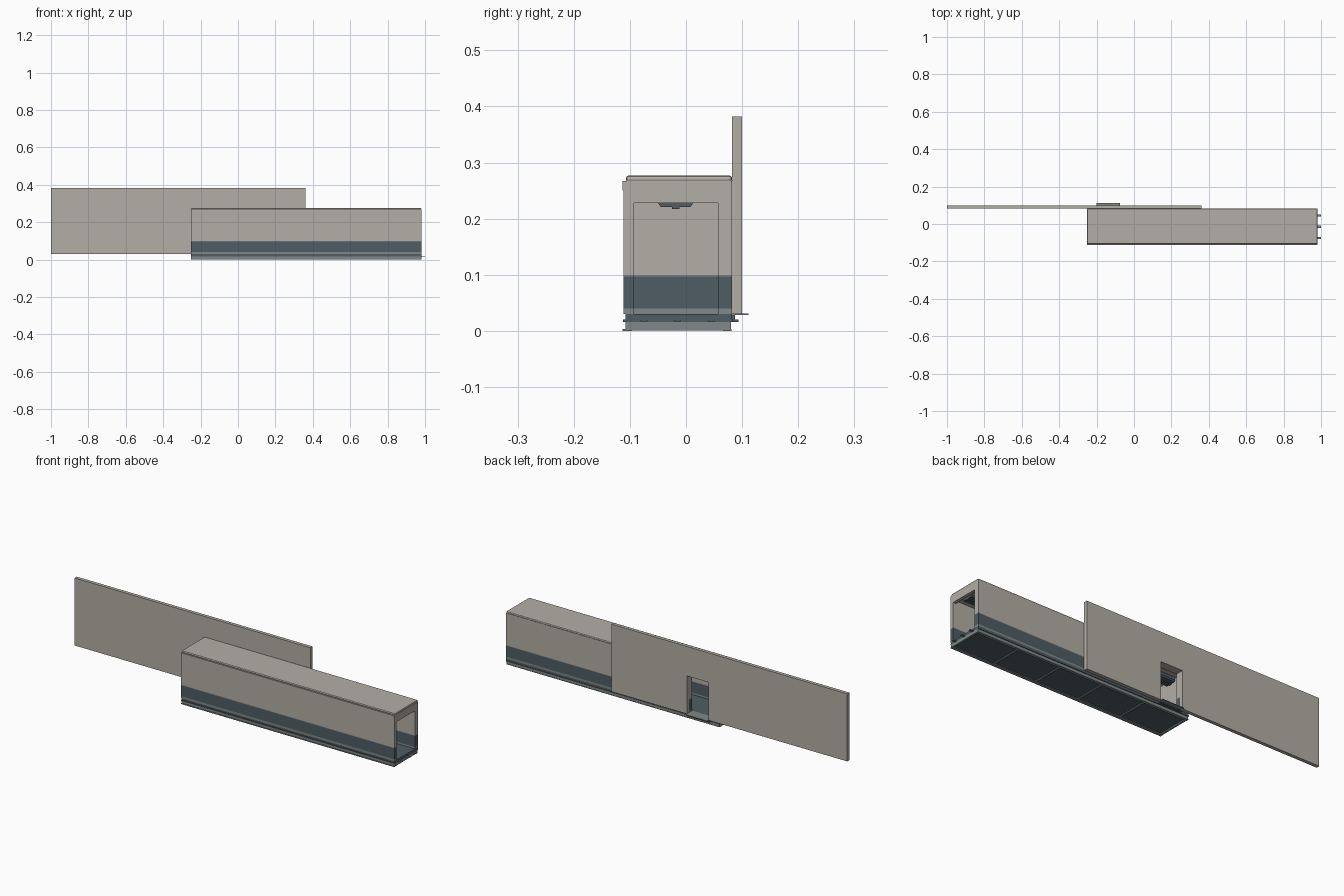
import bpy, bmesh
from mathutils import Vector

if "Cube" in bpy.data.objects:
    bpy.data.objects.remove(bpy.data.objects["Cube"])


def material(name, rgb):
    m = bpy.data.materials.new(name)
    m.diffuse_color = (*rgb, 1)
    m.use_nodes = True
    m.node_tree.nodes["Principled BSDF"].inputs["Base Color"].default_value = m.diffuse_color
    return m


BEIGE = material("warm beige", (0.45, 0.425, 0.38))
TEAL = material("slate teal", (0.078, 0.11, 0.127))
GREY = material("trim grey", (0.22, 0.25, 0.245))


def finish(name, bm, mats):
    bmesh.ops.recalc_face_normals(bm, faces=bm.faces)
    mesh = bpy.data.meshes.new(name)
    bm.to_mesh(mesh)
    bm.free()
    for m in mats:
        mesh.materials.append(m)
    ob = bpy.data.objects.new(name, mesh)
    bpy.context.collection.objects.link(ob)
    return ob


def add_box(bm, x, y, z):
    vs = bmesh.ops.create_cube(bm, size=1)["verts"]
    for v in vs:
        v.co = Vector(((x[0] + x[1]) / 2 + v.co.x * (x[1] - x[0]),
                       (y[0] + y[1]) / 2 + v.co.y * (y[1] - y[0]),
                       (z[0] + z[1]) / 2 + v.co.z * (z[1] - z[0])))


def box(name, x, y, z, mat):
    bm = bmesh.new()
    add_box(bm, x, y, z)
    return finish(name, bm, [mat])


def banded_wall(name, x, y, z=(0.03, 0.267)):
    """Wall block split by height: grey skirting, teal wainscot, grey cap, beige."""
    bm = bmesh.new()
    add_box(bm, x, y, z)
    for h in (0.04, 0.097, 0.1):
        bmesh.ops.bisect_plane(bm, geom=bm.verts[:] + bm.edges[:] + bm.faces[:],
                               plane_co=(0, 0, h), plane_no=(0, 0, 1))
    for f in bm.faces:
        h = f.calc_center_median().z
        f.material_index = 2 if h < 0.04 or 0.097 < h < 0.1 else 1 if h < 0.097 else 0
    return finish(name, bm, [BEIGE, TEAL, GREY])


def prism(name, pts, axis, a, b, mat):
    """Extrude a profile (given as pairs) along axis x or y from a to b."""
    bm = bmesh.new()
    co = (lambda u, v: (a, u, v)) if axis == "x" else (lambda u, v: (u, a, v))
    face = bm.faces.new([bm.verts.new(co(u, v)) for u, v in pts])
    ext = bmesh.ops.extrude_face_region(bm, geom=[face])["geom"]
    move = Vector((b - a, 0, 0)) if axis == "x" else Vector((0, b - a, 0))
    bmesh.ops.translate(bm, vec=move,
                        verts=[v for v in ext if isinstance(v, bmesh.types.BMVert)])
    return finish(name, bm, [mat])


X0, X1 = -0.25, 0.98          # cabin length
YF, YB = -0.111, 0.082        # cabin outer faces
IF, IB = -0.093, 0.057        # inner faces
D0, D1, DOOR = -0.2, -0.075, 0.228   # side doorway

# Tall backing panel with a doorway notch
prism("backing_panel", [(-1, 0.03), (D0, 0.03), (D0, DOOR), (D1, DOOR), (D1, 0.03),
                        (0.36, 0.03), (0.36, 0.382), (-1, 0.382)],
      "y", 0.082, 0.1, BEIGE)

# Cabin walls
banded_wall("front_wall", (X0, X1), (YF, IF))
banded_wall("closed_end_wall", (X0, X0 + 0.016), (IF, IB))
banded_wall("back_wall_short", (X0, D0), (IB, YB))
banded_wall("back_wall_long", (D1, X1), (IB, YB))
box("side_door_lintel", (D0, D1), (IB, YB), (DOOR, 0.267), BEIGE)
box("end_door_lintel", (X1 - 0.016, X1), (IF, IB), (DOOR, 0.267), BEIGE)

# Ceiling, roof and eaves
box("ceiling", (X0 + 0.016, X1 - 0.016), (IF, IB), (0.242, 0.267), BEIGE)
roof = box("roof", (X0, X1), (-0.107, YB), (0.265, 0.277), BEIGE)
bev = roof.modifiers.new("soft_edges", "BEVEL")
bev.width, bev.segments = 0.005, 2
box("front_eave", (X0, X1), (-0.113, -0.108), (0.25, 0.267), BEIGE)

# Ceiling light rail
prism("light_rail", [(-0.05, 0.228), (-0.05, 0.242), (0.013, 0.242), (0.013, 0.228),
                     (0.008, 0.221), (-0.045, 0.221)],
      "x", X0 + 0.02, X1 - 0.02, TEAL)
box("light_rail_strip", (X0 + 0.02, X1 - 0.02), (-0.025, -0.012), (0.217, 0.221), TEAL)

# Floor and underframe
box("floor", (X0, X1), (-0.108, YB), (0.02, 0.03), TEAL)
box("underside_plate", (X0 + 0.005, X1 - 0.005), (-0.1, 0.065), (0.007, 0.016), TEAL)
box("floor_flange", (X0, X1), (-0.112, 0.084), (0.016, 0.02), TEAL)
for label, a, b in (("front", -0.108, -0.1), ("back", 0.07, 0.08)):
    box(label + "_sill_beam", (X0, X1), (a, b), (0.003, 0.016), GREY)
for label, a, b in (("front", -0.113, -0.096), ("back", 0.066, 0.081)):
    box(label + "_bottom_flange", (X0, X1), (a, b), (0, 0.003), GREY)
for label, a in (("closed", X0), ("open", X1 - 0.01)):
    box(label + "_end_beam", (a, a + 0.01), (-0.1, 0.07), (0.001, 0.016), GREY)
for i in range(1, 5):
    x = X0 + (X1 - X0) * i / 5
    box(f"cross_rib_{i}", (x - 0.004, x + 0.004), (-0.1, 0.07), (0.002, 0.008), GREY)

# Coupling tabs on the open end
for i, y in enumerate((-0.075, -0.015, 0.045)):
    box(f"coupling_tab_{i + 1}", (X1 - 0.01, 1.0), (y - 0.006, y + 0.006),
        (0.0165, 0.0195), GREY)

# Doorway threshold and its support
box("door_threshold", (D0, D1), (IB, 0.111), (0.028, 0.031), GREY)
box("threshold_bracket", (D0, D1), (0.08, 0.094), (0.016, 0.02), TEAL)
box("threshold_riser", (D0, D1), (0.08, 0.087), (0.02, 0.028), TEAL)
